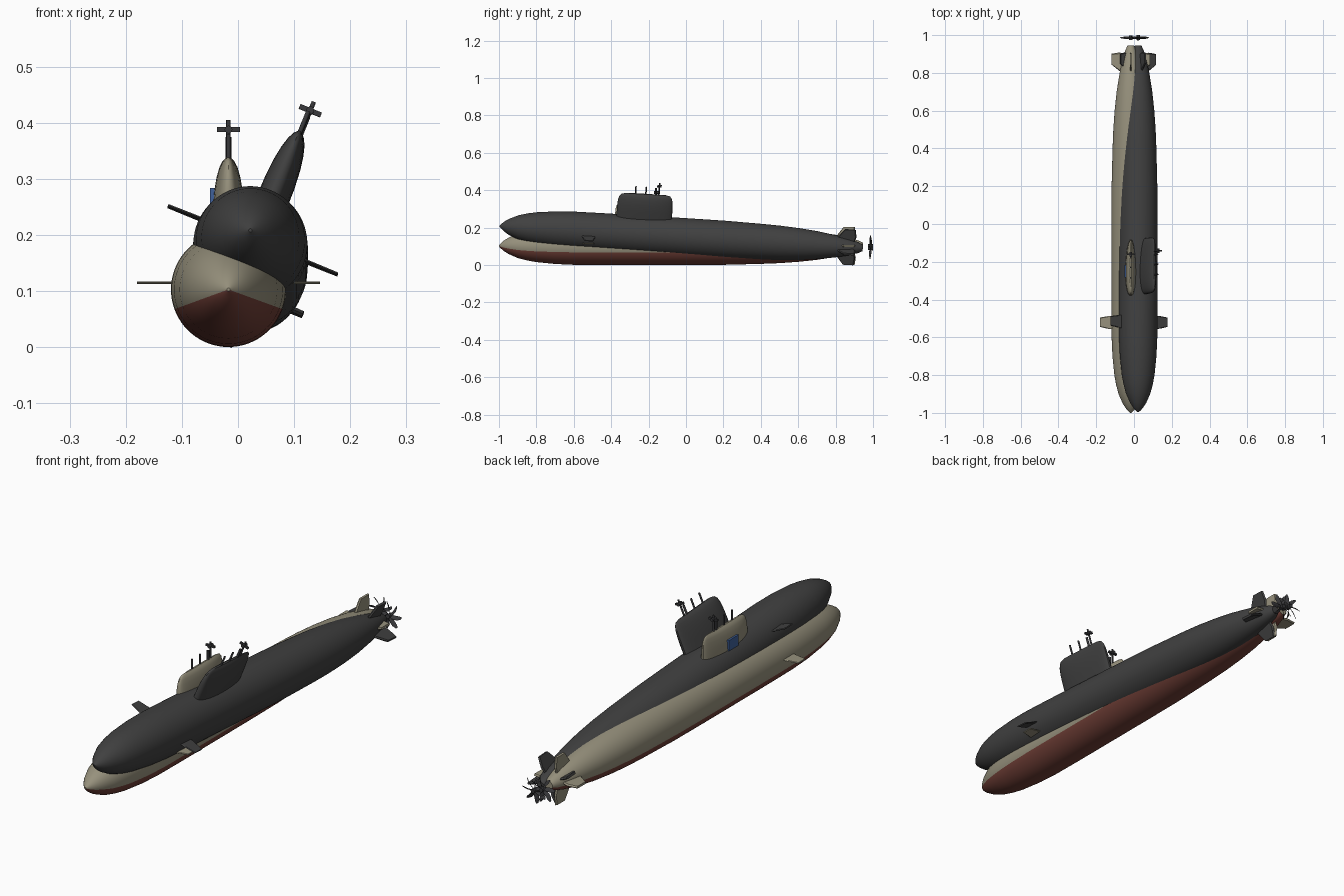
import bpy, bmesh, math
from mathutils import Matrix, Vector

if "Cube" in bpy.data.objects:
    bpy.data.objects.remove(bpy.data.objects["Cube"])


def material(name, rgb):
    m = bpy.data.materials.new(name)
    m.diffuse_color = (*rgb, 1)
    m.use_nodes = True
    m.node_tree.nodes["Principled BSDF"].inputs["Base Color"].default_value = m.diffuse_color
    return m


BEIGE = material("beige_paint", (0.31, 0.285, 0.205))
RED = material("red_underside", (0.165, 0.05, 0.038))
DARK = material("dark_grey_paint", (0.052, 0.052, 0.052))
METAL = material("mast_metal", (0.04, 0.04, 0.043))
BLUE = material("blue_panel", (0.05, 0.12, 0.33))


def finish(name, bm, mats, place, smooth=True):
    bmesh.ops.recalc_face_normals(bm, faces=bm.faces)
    me = bpy.data.meshes.new(name)
    bm.to_mesh(me)
    bm.free()
    for m in mats:
        me.materials.append(m)
    ob = bpy.data.objects.new(name, me)
    bpy.context.collection.objects.link(ob)
    ob.matrix_world = place
    if smooth:
        bpy.ops.object.select_all(action='DESELECT')
        ob.select_set(True)
        bpy.context.view_layer.objects.active = ob
        bpy.ops.object.shade_smooth_by_angle(angle=math.radians(35))
    return ob


def loft(bm, rings):
    """Skin closed rings of points and cap both ends."""
    vs = [[bm.verts.new(p) for p in r] for r in rings]
    n = len(vs[0])
    for a, b in zip(vs, vs[1:]):
        for i in range(n):
            bm.faces.new((a[i], a[(i + 1) % n], b[(i + 1) % n], b[i]))
    bm.faces.new(vs[0])
    bm.faces.new(vs[-1])


def cylinder(bm, a, b, r, seg=12):
    a, b = Vector(a), Vector(b)
    rot = (b - a).to_track_quat('Z', 'Y').to_matrix().to_4x4()
    bmesh.ops.create_cone(bm, cap_ends=True, segments=seg, radius1=r, radius2=r,
                          depth=(b - a).length,
                          matrix=Matrix.Translation((a + b) / 2) @ rot)


def box(bm, centre, size):
    bmesh.ops.create_cube(bm, size=1, matrix=Matrix.Translation(centre)
                          @ Matrix.Diagonal((*size, 1)))


def blade_plate(bm, outline, t, turn):
    """Thin tapered plate: outline points are (span, y), turned about the y axis."""
    c = sum((Vector(p) for p in outline), Vector((0, 0))) / len(outline)
    rings = []
    for z, k in ((-t, 0.88), (0, 1.0), (t, 0.88)):
        rings.append([turn @ Vector((s, c.y + (y - c.y) * k, z)) for s, y in outline])
    loft(bm, rings)


# (y, radius) along the hull
HULL = [(-1, 0.003), (-0.99, 0.014), (-0.975, 0.027), (-0.95, 0.043), (-0.9, 0.065),
        (-0.85, 0.078), (-0.8, 0.087), (-0.7, 0.097), (-0.6, 0.1015), (-0.45, 0.1025),
        (0, 0.1025), (0.2, 0.1015), (0.4, 0.0965), (0.5, 0.0925), (0.6, 0.0855),
        (0.7, 0.075), (0.8, 0.059), (0.87, 0.044), (0.92, 0.029), (0.945, 0.017)]
# (height, half width, front y, rear y) up the sail
SAIL = [(0.06, 0.031, -0.38, -0.083), (0.14, 0.030, -0.38, -0.083),
        (0.175, 0.027, -0.379, -0.084), (0.20, 0.0225, -0.376, -0.086),
        (0.218, 0.017, -0.37, -0.091), (0.229, 0.011, -0.36, -0.099),
        (0.235, 0.004, -0.335, -0.12)]


def submarine(prefix, paint, underside, place):
    # hull, with underside colour below a fixed angle around the axis
    seg = 72
    bm = bmesh.new()
    loft(bm, [[(r * math.cos(2 * math.pi * i / seg), y, r * math.sin(2 * math.pi * i / seg))
               for i in range(seg)] for y, r in HULL])
    for f in bm.faces:
        c = f.calc_center_median()
        ang = math.degrees(math.atan2(c.z, abs(c.x)))
        f.material_index = 1 if ang < -20 and len(f.verts) == 4 else 0
    finish(prefix + "_hull", bm, [paint, underside], place)

    # sail with teardrop sections
    bm = bmesh.new()
    rings = []
    for h, w, y0, y1 in SAIL:
        ring = []
        for i in range(40):
            a = 2 * math.pi * i / 40
            t = (1 - math.cos(a)) / 2
            x = w * math.copysign(abs(math.sin(a)) ** 0.8, math.sin(a)) * (1.08 - 0.3 * t)
            ring.append((x, y0 + (y1 - y0) * t, h))
        rings.append(ring)
    loft(bm, rings)
    finish(prefix + "_sail", bm, [paint], place)

    # bow planes
    bm = bmesh.new()
    up = Matrix.Translation((0, 0, 0.012))
    for s in (1, -1):
        blade_plate(bm, [(s * 0.08, -0.56), (s * 0.12, -0.555), (s * 0.163, -0.545),
                         (s * 0.163, -0.495), (s * 0.12, -0.488), (s * 0.08, -0.485)],
                    0.0025, up)
    finish(prefix + "_bow_planes", bm, [paint], place, False)

    # four stern fins in a cross
    bm = bmesh.new()
    for k in range(4):
        blade_plate(bm, [(0.02, 0.79), (0.06, 0.81), (0.101, 0.843), (0.101, 0.902),
                         (0.06, 0.908), (0.02, 0.895)],
                    0.005, Matrix.Rotation(k * math.pi / 2, 4, 'Y'))
    finish(prefix + "_stern_fins", bm, [paint], place, False)

    # masts, the tallest with a crossbar
    bm = bmesh.new()
    for y, top, r in ((-0.285, 0.276, 0.004), (-0.23, 0.276, 0.004),
                      (-0.177, 0.272, 0.005), (-0.16, 0.302, 0.004)):
        cylinder(bm, (0, y, 0.2), (0, y, top), r)
    box(bm, (0, -0.16, 0.285), (0.041, 0.008, 0.009))
    cylinder(bm, (0, -0.172, 0.285), (0, -0.148, 0.285), 0.007)
    finish(prefix + "_masts", bm, [METAL], place)

    # propeller with seven narrow twisted blades
    bm = bmesh.new()
    cylinder(bm, (0, 0.973, 0), (0, 0.999, 0), 0.009, 16)
    for k in range(7):
        spin = Matrix.Rotation(2 * math.pi * k / 7 + math.pi / 2, 4, 'Y')
        rings = []
        for s, w, tw, sweep in ((0.005, 0.006, 0.9, 0), (0.025, 0.009, 0.75, 0.001),
                                (0.042, 0.009, 0.6, 0.005), (0.055, 0.004, 0.5, 0.011)):
            d = Vector((0, math.sin(tw), math.cos(tw))) * w
            n = Vector((0, math.cos(tw), -math.sin(tw))) * 0.0012
            c = Vector((s, 0.986, sweep))
            rings.append([spin @ p for p in (c - d, c + n, c + d, c - n)])
        loft(bm, rings)
    finish(prefix + "_propeller", bm, [METAL], place, False)


# upright submarine and the rolled, slightly pitched one resting on it
upright = Matrix.Translation((-0.017, 0, 0.1028))
leaning = (Matrix.Translation((0.022, 0.002, 0.148))
           @ Matrix.Rotation(math.radians(-3.45), 4, 'X')
           @ Matrix.Rotation(math.radians(22), 4, 'Y'))
submarine("beige_submarine", BEIGE, RED, upright)
submarine("dark_submarine", DARK, DARK, leaning)

# blue panel on the left side of the upright sail
bm = bmesh.new()
box(bm, (-0.0285, -0.25, 0.158), (0.008, 0.065, 0.045))
finish("blue_side_panel", bm, [BLUE], upright, False)
